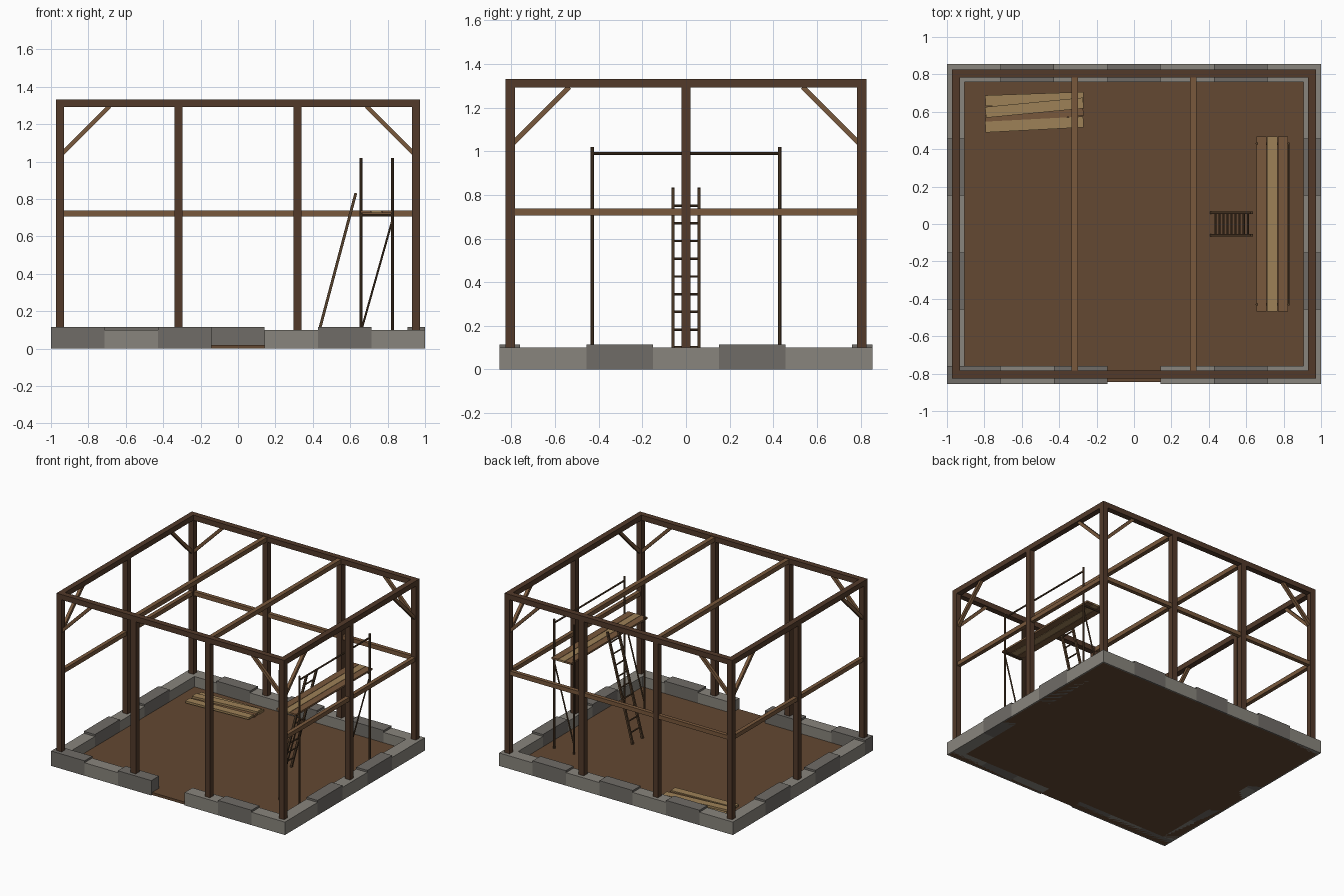
import bpy, math
from mathutils import Vector, Matrix

if "Cube" in bpy.data.objects:
    bpy.data.objects.remove(bpy.data.objects["Cube"])


def material(name, rgb):
    m = bpy.data.materials.new(name)
    m.diffuse_color = (*rgb, 1)
    m.use_nodes = True
    m.node_tree.nodes["Principled BSDF"].inputs["Base Color"].default_value = m.diffuse_color
    return m


EARTH = material("earth", (0.125, 0.065, 0.032))
STONE = [material("pale_stone", (0.25, 0.235, 0.205)),
         material("dark_stone", (0.16, 0.15, 0.135))]
TIMBER = material("dark_timber", (0.085, 0.042, 0.023))
RAIL = material("rail_timber", (0.19, 0.098, 0.045))
PLANK = material("fresh_plank", (0.34, 0.22, 0.095))
POLE = material("pole_wood", (0.09, 0.05, 0.024))


def box(name, lo, hi, mat, angle=0):
    """Box between two corners, turned about its own vertical axis."""
    lo, hi = Vector(lo), Vector(hi)
    bpy.ops.mesh.primitive_cube_add(size=1, location=(lo + hi) / 2,
                                    rotation=(0, 0, math.radians(angle)))
    ob = bpy.context.object
    ob.name = name
    ob.scale = hi - lo
    ob.data.materials.append(mat)
    return ob


def bar(name, a, b, width, mat, sides=4):
    """Straight bar from a to b, square or round."""
    a, b = Vector(a), Vector(b)
    d = b - a
    radius = width / 2 * (math.sqrt(2) if sides == 4 else 1)
    bpy.ops.mesh.primitive_cylinder_add(vertices=sides, radius=radius, depth=d.length)
    ob = bpy.context.object
    ob.name = name
    if sides == 4:
        ob.data.transform(Matrix.Rotation(math.pi / 4, 4, 'Z'))
    ob.rotation_euler = d.to_track_quat('Z', 'Y').to_euler()
    ob.location = (a + b) / 2
    ob.data.materials.append(mat)
    return ob


# Earth floor
box("earth_floor", (-0.99, -0.845, 0), (0.99, 0.845, 0.02), EARTH)

# Stone footing, alternating low pale and tall dark blocks, doorway in front
X, Y, XI, YI = 1.0, 0.855, 0.905, 0.76
HEIGHT = [0.10, 0.115]
step = 2 * X / 7
for i in range(7):
    x0 = -X + i * step
    k = i % 2
    box("back_footing_stone", (x0, YI, 0), (x0 + step, Y, HEIGHT[k]), STONE[k])
    if i != 3:
        k = (i + 1) % 2 if i < 3 else i % 2
        box("front_footing_stone", (x0, -Y, 0), (x0 + step, -YI, HEIGHT[k]), STONE[k])
step = 2 * YI / 5
for i in range(5):
    y0 = -YI + i * step
    k = i % 2
    for name, x0 in (("left", -X), ("right", XI)):
        box(name + "_footing_stone", (x0, y0, 0),
            (x0 + X - XI, y0 + step, HEIGHT[k]), STONE[k])

# Posts
PX, PY, H = 0.952, 0.805, 0.0215
spots = [(x, y) for x in (-PX, -PX / 3, PX / 3, PX) for y in (-PY, PY)]
spots += [(-PX, 0), (PX, 0)]
for x, y in spots:
    box("post", (x - H, y - H, 0.10), (x + H, y + H, 1.292), TIMBER)

# Top plates
Z0, Z1 = 1.291, 1.332
for s in (-1, 1):
    box("long_top_plate", (-PX - H, s * PY - H, Z0), (PX + H, s * PY + H, Z1), TIMBER)
    box("side_top_plate", (s * PX - H, -PY + H, Z0), (s * PX + H, PY - H, Z1), TIMBER)
    # Tie beams and side rails
    tx = s * PX / 3
    box("tie_beam", (tx - 0.017, -PY + H, 1.294), (tx + 0.017, PY - H, 1.328), RAIL)
    box("side_rail", (s * PX - 0.015, -PY + H, 0.706), (s * PX + 0.015, PY - H, 0.738), RAIL)
box("back_rail", (-PX + H, PY - 0.015, 0.706), (PX - H, PY + 0.015, 0.738), RAIL)

# Corner braces, two per corner
for sx in (-1, 1):
    for sy in (-1, 1):
        x, y = sx * PX, sy * PY
        bar("long_wall_brace", (x - sx * 0.01, y, 1.04),
            (x - sx * 0.265, y, 1.295), 0.023, RAIL)
        bar("side_wall_brace", (x, y - sy * 0.01, 1.035),
            (x, y - sy * 0.27, 1.295), 0.023, RAIL)

# Scaffold frame
A, B, SY = 0.657, 0.826, 0.43
for y in (-SY, SY):
    for x in (A, B):
        bar("scaffold_pole", (x, y, 0.02), (x, y, 1.02), 0.015, POLE, 8)
    bar("scaffold_crossbar", (A, y, 0.713), (B, y, 0.713), 0.014, POLE, 8)
    bar("scaffold_diagonal", (A, y, 0.09), (B, y, 0.69), 0.011, POLE, 8)
bar("scaffold_guard_rail", (B, -SY, 0.99), (B, SY, 0.99), 0.013, POLE, 8)

# Scaffold deck
for i, mat in enumerate((RAIL, PLANK, RAIL)):
    x0 = 0.655 + i * 0.057
    box("scaffold_plank", (x0, -0.467, 0.724), (x0 + 0.054, 0.467, 0.738), mat)

# Ladder leaning on the scaffold
foot, head = Vector((0.414, 0, 0.02)), Vector((0.63, 0, 0.832))
for y in (-0.06, 0.06):
    off = Vector((0, y, 0))
    bar("ladder_rail", foot + off, head + off, 0.015, POLE)
for i in range(1, 10):
    p = foot.lerp(head, i / 10)
    bar("ladder_rung", p - Vector((0, 0.06, 0)), p + Vector((0, 0.06, 0)), 0.011, POLE, 8)

# Loose plank pile
pile = [(0.668, 2, 0.020, PLANK), (0.622, 5.5, 0.035, PLANK),
        (0.580, 6.5, 0.020, RAIL), (0.532, 3, 0.028, PLANK)]
for y, angle, z, mat in pile:
    box("loose_plank", (-0.795, y - 0.029, z), (-0.27, y + 0.029, z + 0.016), mat, angle)
